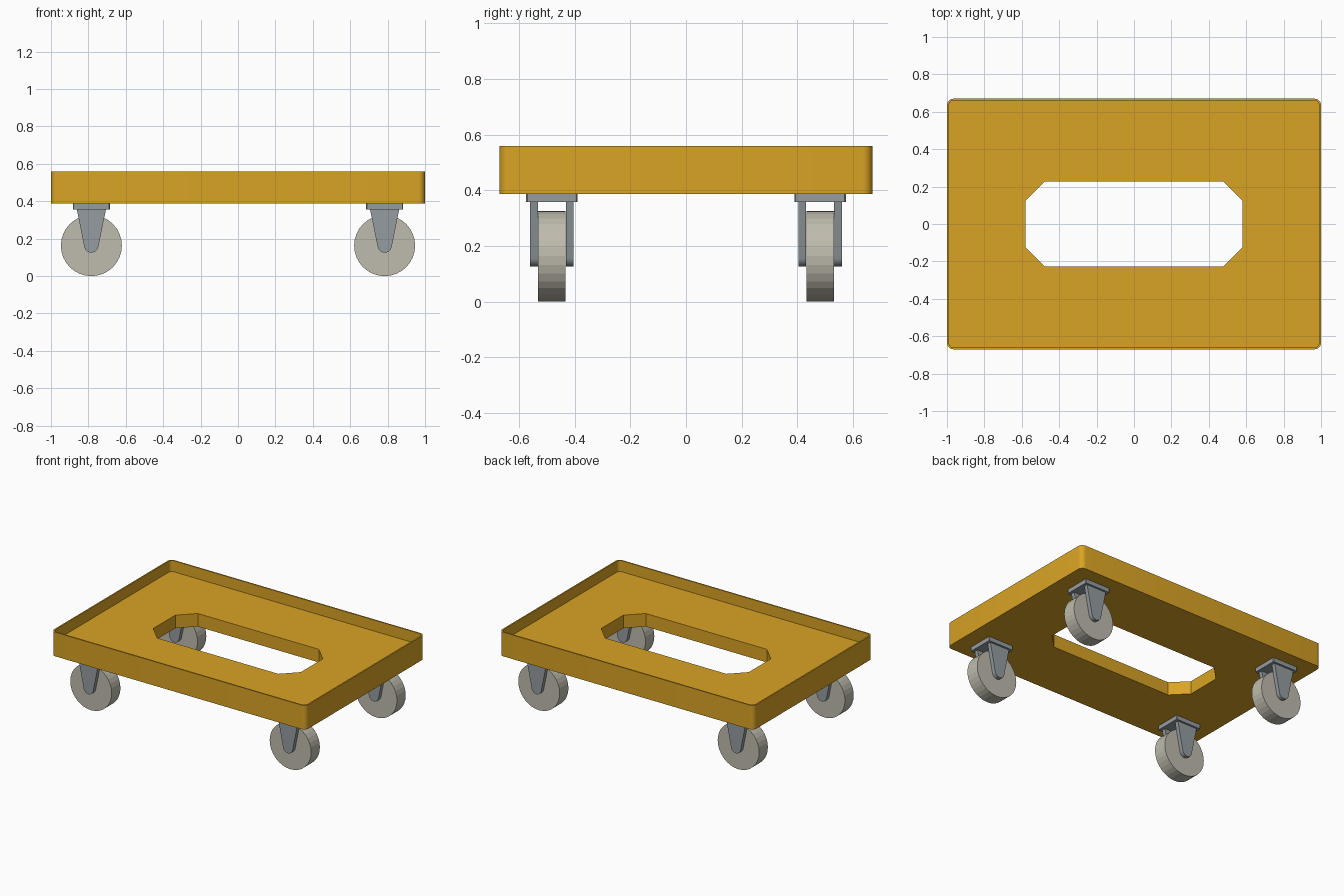
import bpy, bmesh, math
from mathutils import Matrix, Vector

cube = bpy.data.objects.get("Cube")
if cube:
    bpy.data.objects.remove(cube, do_unlink=True)


def material(name, rgb):
    mat = bpy.data.materials.new(name)
    mat.use_nodes = True
    mat.diffuse_color = (*rgb, 1)
    mat.node_tree.nodes["Principled BSDF"].inputs["Base Color"].default_value = (*rgb, 1)
    return mat


yellow = material("amber_plastic", (0.70, 0.37, 0.018))
steel = material("grey_steel", (0.30, 0.335, 0.35))
rubber = material("pale_rubber", (0.52, 0.50, 0.42))


def rounded(hx, hy, r, steps):
    """Rectangle outline with arc corners; a single step gives a chamfer."""
    pts = []
    for q, (sx, sy) in enumerate([(1, 1), (-1, 1), (-1, -1), (1, -1)]):
        for i in range(steps + 1):
            a = (q + i / steps) * math.pi / 2
            pts.append((sx * (hx - r) + r * math.cos(a), sy * (hy - r) + r * math.sin(a)))
    return pts


def prism(name, pts, low, high, mat, upright=False):
    """Extrude an outline along z, or along y when upright."""
    bm = bmesh.new()
    face = bm.faces.new([bm.verts.new((a, b, low)) for a, b in pts])
    top = bmesh.ops.extrude_face_region(bm, geom=[face])["geom"]
    bmesh.ops.translate(bm, vec=Vector((0, 0, high - low)),
                        verts=[v for v in top if isinstance(v, bmesh.types.BMVert)])
    if upright:
        bm.transform(Matrix.Rotation(math.pi / 2, 4, "X"))
    bmesh.ops.recalc_face_normals(bm, faces=bm.faces)
    mesh = bpy.data.meshes.new(name)
    bm.to_mesh(mesh)
    bm.free()
    mesh.materials.append(mat)
    obj = bpy.data.objects.new(name, mesh)
    bpy.context.collection.objects.link(obj)
    return obj


def select(obj):
    bpy.ops.object.select_all(action="DESELECT")
    obj.select_set(True)
    bpy.context.view_layer.objects.active = obj


def smooth(obj):
    select(obj)
    bpy.ops.object.shade_smooth_by_angle(angle=math.radians(30))


def cut(obj, cutter):
    cutter.hide_render = True
    mod = obj.modifiers.new("cut", "BOOLEAN")
    mod.operation, mod.solver, mod.object = "DIFFERENCE", "EXACT", cutter
    select(obj)
    bpy.ops.object.modifier_apply(modifier=mod.name)
    bpy.data.objects.remove(cutter, do_unlink=True)


# Deck: shallow tray with a thin rim and a chamfered central opening
DECK_LOW, DECK_FLOOR, DECK_TOP = 0.387, 0.48, 0.558
deck = prism("deck", rounded(1, 0.67, 0.035, 6), DECK_LOW, DECK_TOP, yellow)
cut(deck, prism("recess_cutter", rounded(0.99, 0.66, 0.025, 6), DECK_FLOOR, 0.7, yellow))
cut(deck, prism("opening_cutter", rounded(0.58, 0.228, 0.104, 1), 0.3, 0.6, yellow))
smooth(deck)

# Castors: mounting plate, two tapered fork cheeks and a wheel
AXLE_Z, WHEEL_R, PLATE_LOW, HUB_R = 0.163, 0.163, 0.357, 0.038
wheel_outline = [(WHEEL_R * math.cos(math.tau * i / 32), WHEEL_R * math.sin(math.tau * i / 32))
                 for i in range(32)]
rise = PLATE_LOW - AXLE_Z
tilt = math.radians(10)
cheek_outline = [(0.078, rise), (-0.078, rise)]
for i in range(13):
    a = math.pi + tilt + (math.pi - 2 * tilt) * i / 12
    cheek_outline.append((HUB_R * math.cos(a), HUB_R * math.sin(a)))

for x, side in ((0.784, "left"), (-0.784, "right")):
    for y, end in ((-0.482, "front"), (0.482, "back")):
        tag = f"{end}_{side}"
        plate = prism(f"{tag}_plate", rounded(0.099, 0.092, 0.004, 1), PLATE_LOW, DECK_LOW, steel)
        plate.location = (x, y, 0)
        wheel = prism(f"{tag}_wheel", wheel_outline, -0.049, 0.049, rubber, True)
        wheel.location = (x, y, AXLE_Z)
        for offset, label in ((-0.064, "front"), (0.064, "back")):
            cheek = prism(f"{tag}_fork_{label}_cheek", cheek_outline, -0.014, 0.014, steel, True)
            cheek.location = (x, y + offset, AXLE_Z)
            smooth(cheek)
